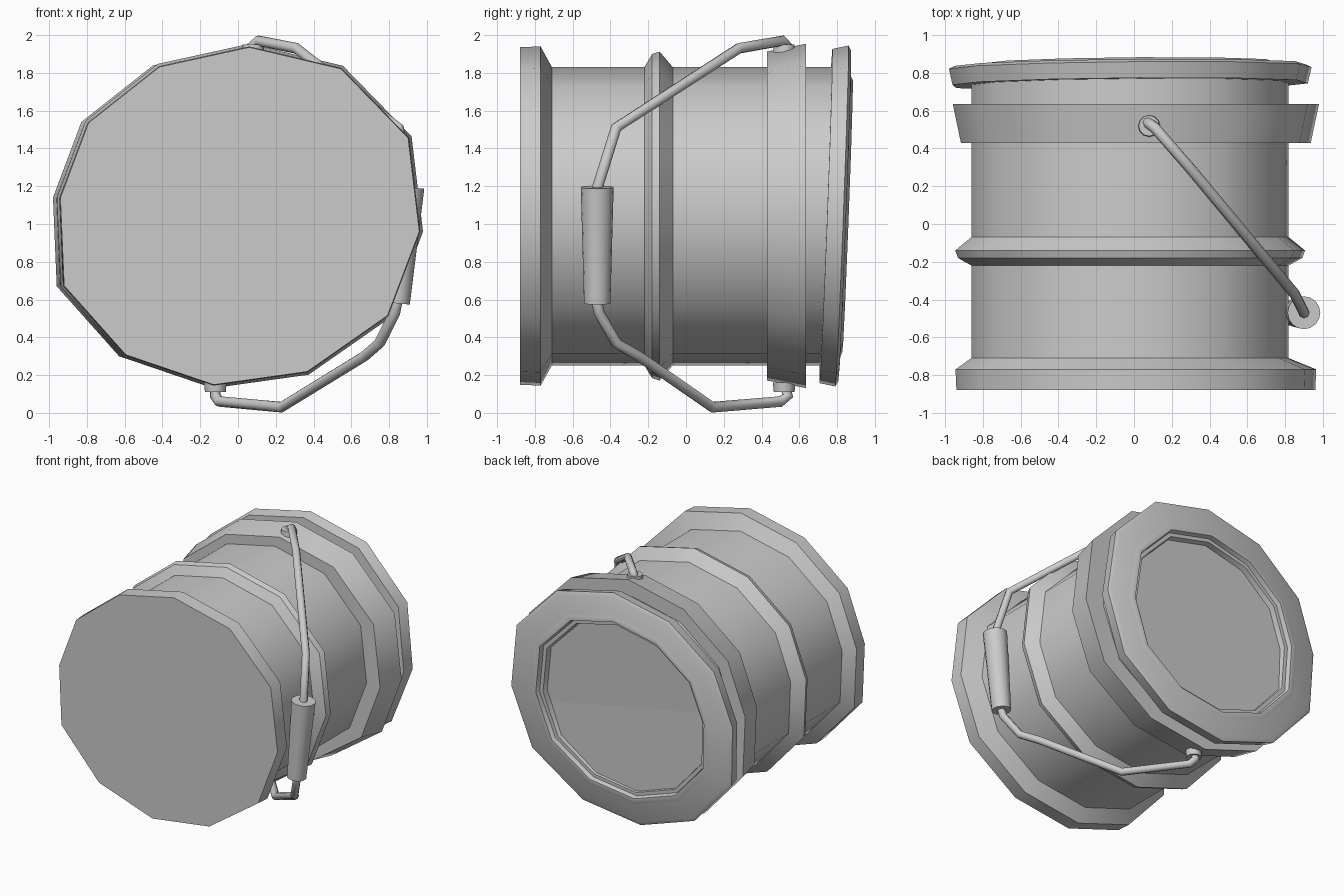
import bpy, bmesh, math
from mathutils import Vector

if "Cube" in bpy.data.objects:
    bpy.data.objects.remove(bpy.data.objects["Cube"])

# Uneven twelve-sided outline shared by every hoop (x, z about the axis)
OUTLINE = [(.55, .80), (.91, .43), (.97, -.07), (.80, -.52), (.37, -.82), (-.13, -.89),
           (-.60, -.73), (-.93, -.36), (-.95, .11), (-.80, .51), (-.42, .81), (.06, .915)]


def finish(name, bm, angle=40):
    bmesh.ops.recalc_face_normals(bm, faces=bm.faces[:])
    me = bpy.data.meshes.new(name)
    bm.to_mesh(me)
    bm.free()
    ob = bpy.data.objects.new(name, me)
    bpy.context.collection.objects.link(ob)
    bpy.ops.object.select_all(action='DESELECT')
    ob.select_set(True)
    bpy.context.view_layer.objects.active = ob
    bpy.ops.object.shade_smooth_by_angle(angle=math.radians(angle))
    return ob


def loft(name, rings, tilt=0):
    """Rings of (y, scale, x centre) along the bucket axis, capped both ends."""
    bm = bmesh.new()
    loops = []
    for y, s, cx in rings:
        loops.append([bm.verts.new((cx + x * s, y + tilt * (z * s + .2 * x * s), 1.03 + z * s))
                      for x, z in OUTLINE])
    n = len(OUTLINE)
    for a, b in zip(loops, loops[1:]):
        for i in range(n):
            bm.faces.new((a[i], a[(i + 1) % n], b[(i + 1) % n], b[i]))
    bm.faces.new(loops[0])
    bm.faces.new(loops[-1])
    return finish(name, bm)


def rod(name, a, b, r1, r2, sides=12):
    a, b = Vector(a), Vector(b)
    d = b - a
    bm = bmesh.new()
    bmesh.ops.create_cone(bm, cap_ends=True, segments=sides, radius1=r1, radius2=r2, depth=d.length)
    rot = d.to_track_quat('Z', 'Y')
    for v in bm.verts:
        v.co = rot @ v.co + (a + b) / 2
    return finish(name, bm)


# Bucket wall with base hoop, middle bead and upper flared band
loft("bucket_body", [
    (-.88, .99, 0), (-.77, .995, 0), (-.71, .875, -.03),
    (-.22, .875, -.03), (-.18, .95, -.03), (-.14, .965, -.03), (-.07, .875, -.03),
    (.43, .875, -.03), (.43, .965, 0), (.635, 1.01, 0), (.635, .875, -.03),
    (.78, .875, -.03)])

# Slightly tilted lid with raised bead and shallow recess
loft("lid", [
    (.74, .86, -.03), (.74, .98, -.03), (.825, 1.0, -.03), (.84, .97, -.03),
    (.845, .82, -.03), (.855, .80, -.03), (.855, .76, -.03), (.82, .75, -.03),
    (.82, .72, -.03), (.78, .71, -.03)], tilt=.038)

# Bent wire handle
path = [(.09, .52, 1.90), (.07, .54, 1.94), (.11, .51, 1.97), (.31, .28, 1.93),
        (.85, -.37, 1.51), (.90, -.47, 1.19), (.84, -.47, .58), (.83, -.46, .53),
        (.75, -.37, .37), (.67, -.25, .30), (.23, .14, .03), (-.10, .50, .06),
        (-.12, .54, .09), (-.12, .52, .15)]
cu = bpy.data.curves.new("handle_wire", 'CURVE')
cu.dimensions = '3D'
cu.bevel_depth = .029
cu.bevel_resolution = 2
cu.use_fill_caps = True
sp = cu.splines.new('POLY')
sp.points.add(len(path) - 1)
for p, co in zip(sp.points, path):
    p.co = (*co, 1)
bpy.context.collection.objects.link(bpy.data.objects.new("handle_wire", cu))

# Tapered grip and the two pivot washers
rod("handle_grip", (.84, -.47, .58), (.90, -.47, 1.195), .07, .087, 16)
rod("pivot_top", (.08, .52, 1.90), (.08, .52, 1.95), .06, .055)
rod("pivot_bottom", (-.12, .52, .16), (-.12, .52, .11), .06, .055)
